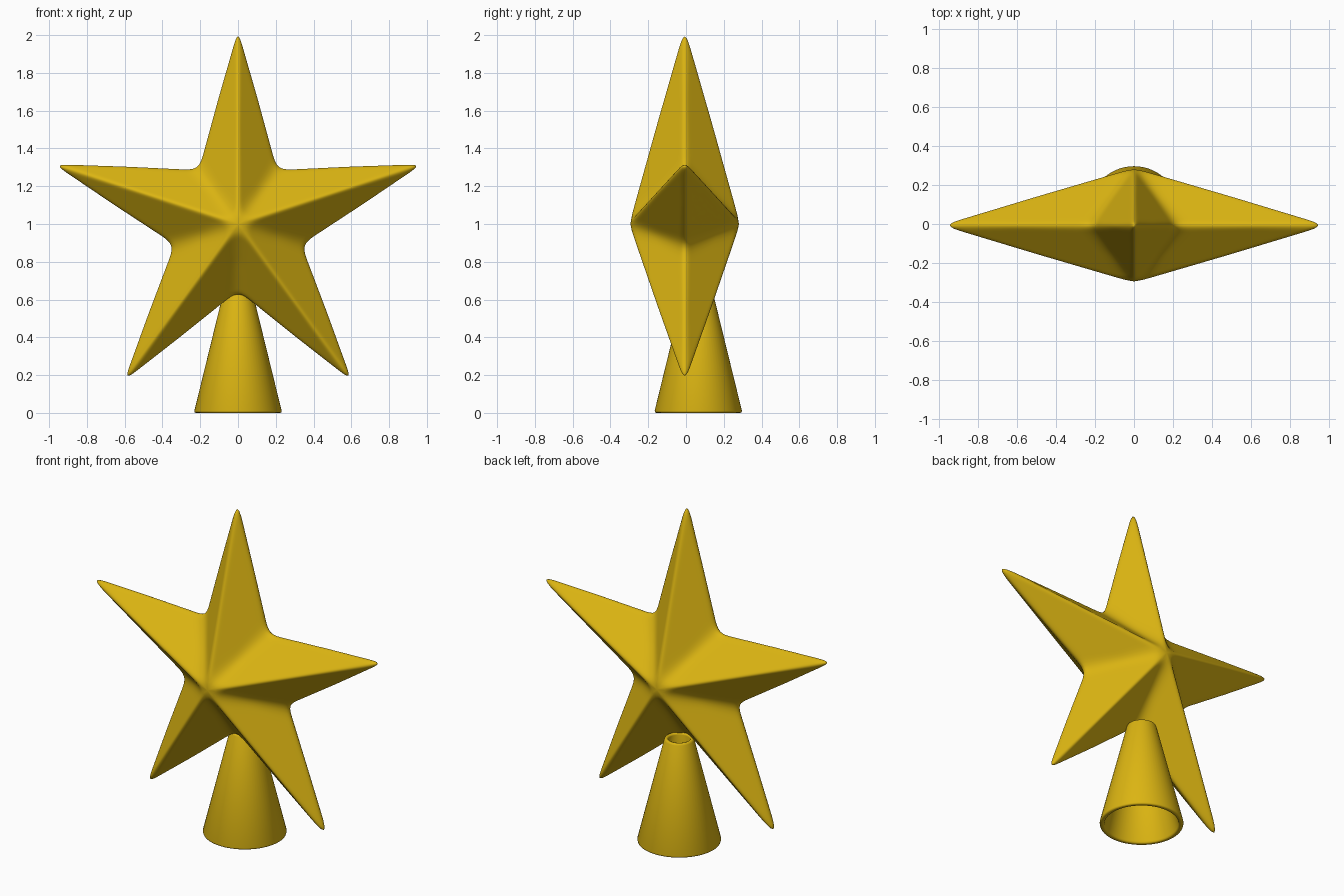
import bpy, bmesh, math

if "Cube" in bpy.data.objects:
    bpy.data.objects.remove(bpy.data.objects["Cube"])

gold = bpy.data.materials.new("gold")
gold.diffuse_color = (0.71, 0.46, 0.006, 1)
gold.use_nodes = True
gold.node_tree.nodes["Principled BSDF"].inputs["Base Color"].default_value = gold.diffuse_color


def add_object(name, bm):
    bmesh.ops.recalc_face_normals(bm, faces=bm.faces[:])
    for f in bm.faces:
        f.smooth = True
    mesh = bpy.data.meshes.new(name)
    bm.to_mesh(mesh)
    bm.free()
    mesh.materials.append(gold)
    ob = bpy.data.objects.new(name, mesh)
    bpy.context.collection.objects.link(ob)
    return ob


# Five-pointed star: alternating tips and notches joined to a front and back peak
CY, CZ, TIP, NOTCH, PEAK = -0.007, 1.0, 1.067, 0.367, 0.302
bm = bmesh.new()
ring = []
for i in range(10):
    r = NOTCH if i % 2 else TIP
    a = math.pi / 2 + i * math.pi / 5
    ring.append(bm.verts.new((r * math.cos(a), CY, CZ + r * math.sin(a))))
for side in (-1, 1):
    peak = bm.verts.new((0, CY + side * PEAK, CZ))
    for i in range(10):
        bm.faces.new((ring[i], ring[(i + 1) % 10], peak))
star = add_object("star", bm)

# Flat subdivision keeps the facets, the second level softens only the ridges
facets = star.modifiers.new("facets", 'SUBSURF')
facets.subdivision_type = 'SIMPLE'
facets.levels = facets.render_levels = 3
soft = star.modifiers.new("soft_edges", 'SUBSURF')
soft.levels = soft.render_levels = 2

# Hollow tapered socket, open at both ends, with rounded rims
profile = [(0.223, 0.0), (0.229, 0.003), (0.231, 0.011), (0.083, 0.615),
           (0.079, 0.623), (0.072, 0.626), (0.063, 0.623), (0.059, 0.615),
           (0.203, 0.011), (0.206, 0.003), (0.211, 0.0)]
N = 64
bm = bmesh.new()
rings = [[bm.verts.new((r * math.cos(2 * math.pi * k / N),
                        0.065 + r * math.sin(2 * math.pi * k / N), z))
          for k in range(N)] for r, z in profile]
for i in range(len(rings)):
    a, b = rings[i], rings[(i + 1) % len(rings)]
    for k in range(N):
        j = (k + 1) % N
        bm.faces.new((a[k], a[j], b[j], b[k]))
socket = add_object("socket", bm)
bpy.context.view_layer.objects.active = socket
socket.select_set(True)
bpy.ops.object.shade_smooth_by_angle(angle=math.radians(50))
